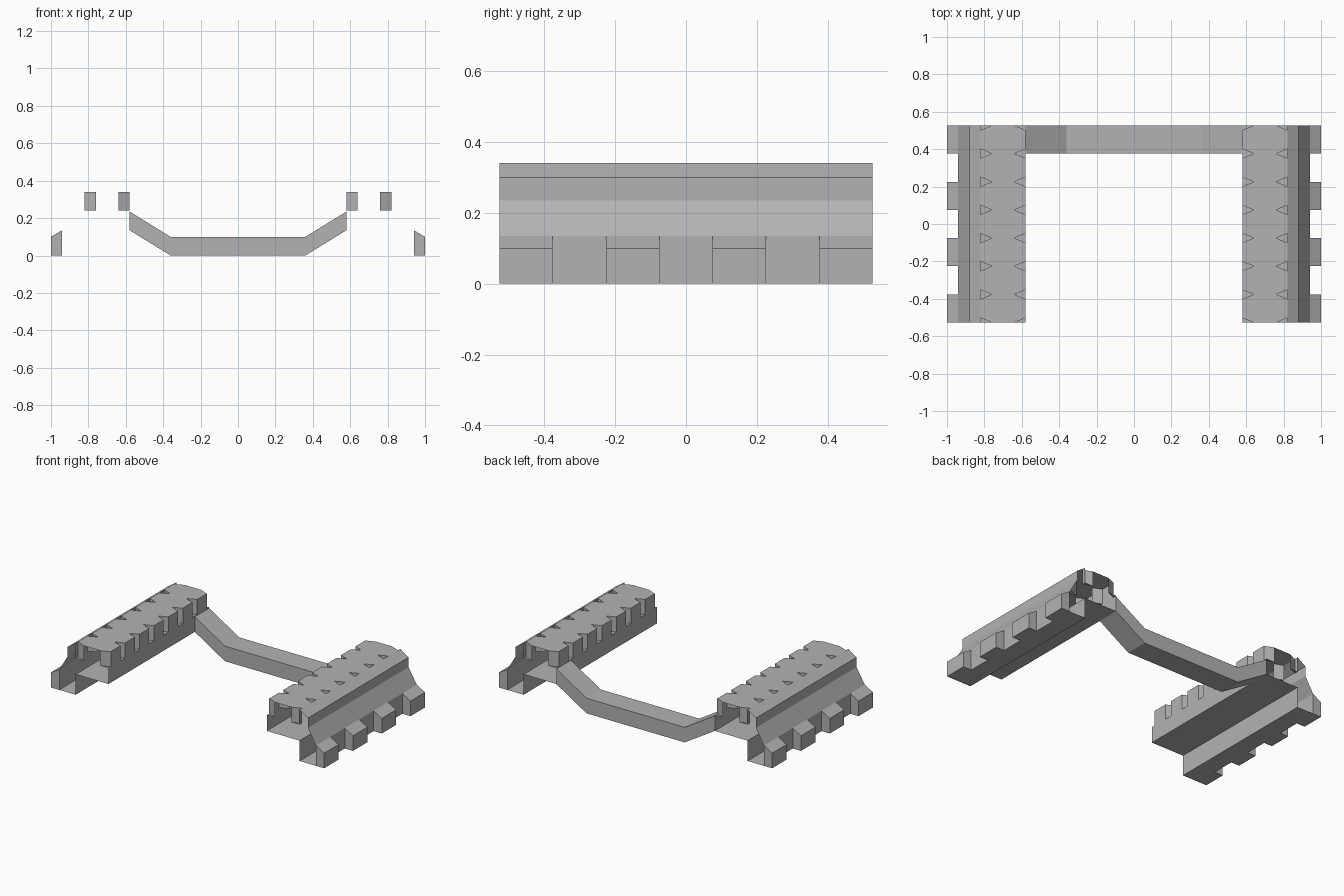
import bpy, bmesh

cube = bpy.data.objects.get("Cube")
if cube:
    bpy.data.objects.remove(cube, do_unlink=True)

HALF = 0.527            # half length of the rails
STEP = 2 * HALF / 7     # spacing of teeth and notches

grey = bpy.data.materials.new("plain_grey")
grey.use_nodes = True
colour = (0.45, 0.45, 0.45, 1)
grey.diffuse_color = colour
grey.node_tree.nodes["Principled BSDF"].inputs["Base Color"].default_value = colour


def prism(bm, outline, place, a, b):
    """Closed prism: outline points placed at depth a and at depth b."""
    ends = [[bm.verts.new(place(p, d)) for p in outline] for d in (a, b)]
    n = len(outline)
    faces = [bm.faces.new(ends[0]), bm.faces.new(ends[1])]
    for i in range(n):
        j = (i + 1) % n
        faces.append(bm.faces.new((ends[0][i], ends[0][j], ends[1][j], ends[1][i])))
    bmesh.ops.recalc_face_normals(bm, faces=faces)


def along_y(p, d):
    return (p[0], d, p[1])


def along_z(p, d):
    return (p[0], p[1], d)


def make_object(name, bm):
    mesh = bpy.data.meshes.new(name)
    bm.to_mesh(mesh)
    bm.free()
    mesh.materials.append(grey)
    obj = bpy.data.objects.new(name, mesh)
    bpy.context.collection.objects.link(obj)
    return obj


def mirror_x(obj):
    mod = obj.modifiers.new("mirror", 'MIRROR')
    mod.use_mirror_merge = False


# Rail body: stepped section with a sloping outer side
bm = bmesh.new()
section = [(0.58, 0.135), (0.82, 0.135), (0.82, 0), (0.94, 0), (0.94, 0.135),
           (0.88, 0.235), (0.88, 0.30), (0.82, 0.34), (0.58, 0.34)]
prism(bm, section, along_y, -HALF, HALF)
rails = make_object("rails", bm)

# Triangular notches: one row open to the inner wall, one row in the top
bm = bmesh.new()
for i in range(8):
    y = -HALF + i * STEP
    prism(bm, [(0.56, y - 0.033), (0.64, y), (0.56, y + 0.033)], along_z, 0.24, 0.4)
    prism(bm, [(0.82, y - 0.025), (0.76, y), (0.82, y + 0.025)], along_z, 0.24, 0.4)
cutter = make_object("notch_cutter", bm)
cutter.hide_render = True

cut = rails.modifiers.new("notches", 'BOOLEAN')
cut.operation = 'DIFFERENCE'
cut.solver = 'EXACT'
cut.object = cutter
bpy.context.view_layer.update()
graph = bpy.context.evaluated_depsgraph_get()
bm = bmesh.new()
bm.from_mesh(rails.evaluated_get(graph).to_mesh())
rails.modifiers.clear()
bpy.data.objects.remove(cutter, do_unlink=True)

# The rails are open at both ends
caps = [f for f in bm.faces if all(abs(abs(v.co.y) - HALF) < 1e-4 for v in f.verts)
        and abs(f.normal.y) > 0.9]
bmesh.ops.delete(bm, geom=caps, context='FACES')
bm.to_mesh(rails.data)
bm.free()
mirror_x(rails)

# Outer teeth with sloping tops
bm = bmesh.new()
for i in range(0, 7, 2):
    y = -HALF + i * STEP
    prism(bm, [(0.94, 0), (1, 0), (1, 0.10), (0.94, 0.135)], along_y, y, y + STEP)
mirror_x(make_object("outer_teeth", bm))

# Bent bar joining the rails at the back
bm = bmesh.new()
lower = [(-0.58, 0.135), (-0.36, 0), (0.36, 0), (0.58, 0.135)]
upper = [(x, z + 0.1) for x, z in reversed(lower)]
prism(bm, lower + upper, along_y, HALF - STEP, HALF)
make_object("cross_bar", bm)
